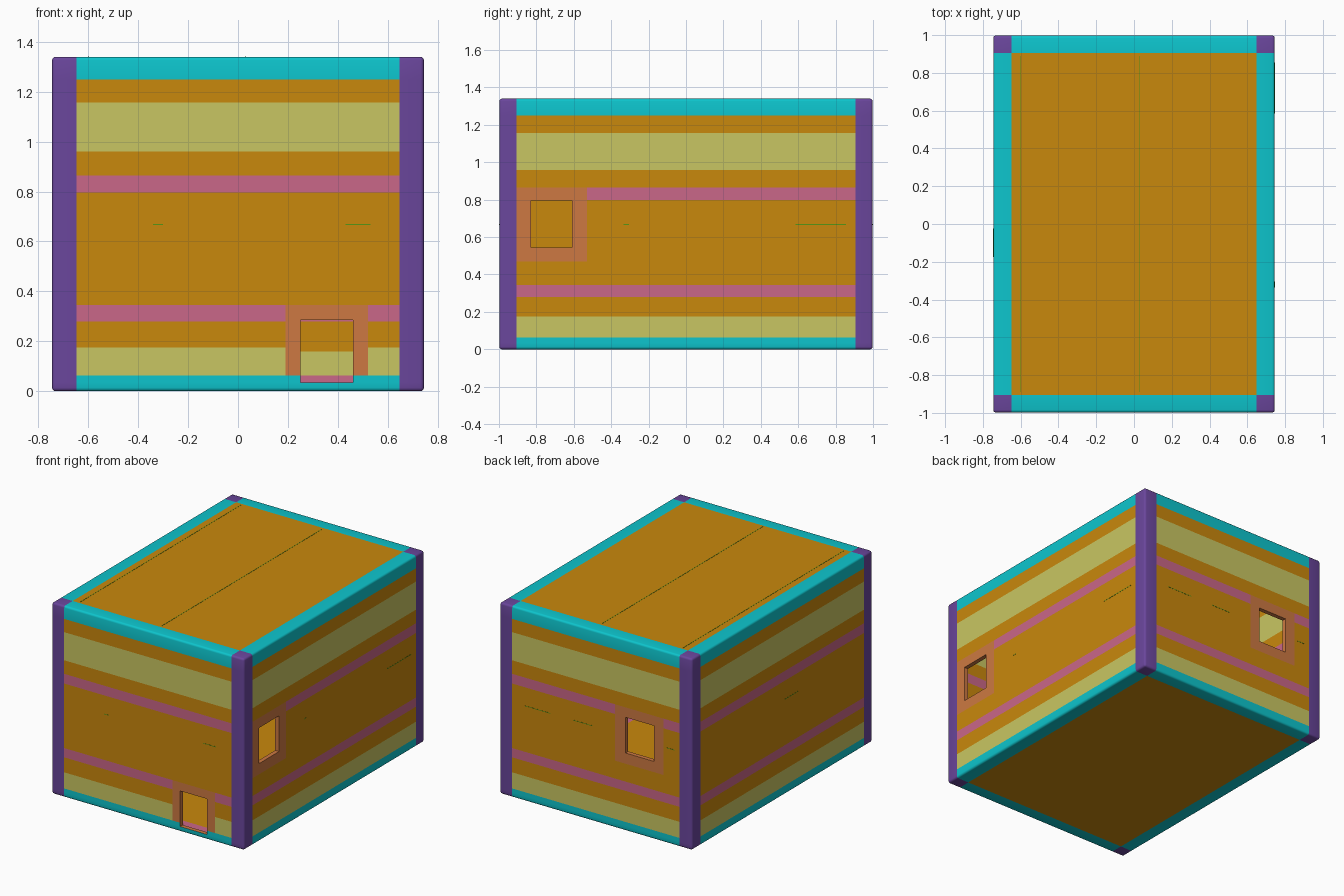
import bpy, bmesh
from mathutils import Vector, Matrix

if "Cube" in bpy.data.objects:
    bpy.data.objects.remove(bpy.data.objects["Cube"])

X, Y, H, T = 0.745, 0.998, 1.34, 0.03      # half width, half depth, height, wall thickness
PX, PY = 0.648, 0.905                      # inner edges of the corner posts


def srgb(*c):
    return tuple(((v / 255 + 0.055) / 1.055) ** 2.4 if v > 10 else v / 255 / 12.92 for v in c) + (1,)


COLOURS = {"orange": (201, 136, 12), "purple": (106, 70, 156), "cyan": (13, 197, 205),
           "yellow": (201, 198, 98), "pink": (202, 103, 136), "frame_tan": (205, 121, 66),
           "green": (85, 150, 22)}
NAMES = list(COLOURS)
MATS = []
for name, rgb in COLOURS.items():
    m = bpy.data.materials.new(name)
    m.diffuse_color = srgb(*rgb)
    m.use_nodes = True
    m.node_tree.nodes["Principled BSDF"].inputs["Base Color"].default_value = m.diffuse_color
    MATS.append(m)

# Openings: wall axis, wall side, hole (a0, a1, z0, z1), painted frame (a0, a1, z0, z1)
OPENINGS = [
    (1, -1, (0.25, 0.46, 0.035, 0.285), (0.19, 0.52, 0.062, 0.345)),
    (0, 1, (-0.83, -0.61, 0.545, 0.795), (-0.905, -0.53, 0.47, 0.865)),
    (1, 1, (-0.45, -0.23, 0.545, 0.795), (-0.525, -0.15, 0.47, 0.865)),
]


def on_rect(c, axis, side, r):
    wall = (X, Y)[axis] - T - 0.005
    return c[axis] * side > wall and r[0] < c[1 - axis] < r[1] and r[2] < c.z < r[3]


def is_inner(c):
    return abs(c.x) < X - 0.025 and abs(c.y) < Y - 0.025 and 0.025 < c.z < H - 0.025


def colour(c):
    """Pick the paint for a face from its centre."""
    inner, px, py = is_inner(c), abs(c.x) > PX, abs(c.y) > PY
    if not inner:
        if px and py:
            return "purple"
        if any(on_rect(c, a, s, fr) for a, s, _, fr in OPENINGS):
            return "frame_tan"
    if not (px or py):
        return "orange"
    if c.z < 0.062:
        return "pink" if inner else "cyan"
    if c.z > 1.25:
        return "cyan"
    if c.z < (0.16 if inner else 0.175) or 0.96 < c.z < 1.157:
        return "yellow"
    if 0.28 < c.z < 0.345 or 0.797 < c.z < 0.865:
        return "pink"
    return "orange"


def add_box(bm, x, y, z0, z1):
    mat = Matrix.Translation((0, 0, (z0 + z1) / 2)) @ Matrix.Diagonal((2 * x, 2 * y, z1 - z0, 1))
    return bmesh.ops.create_cube(bm, size=1, matrix=mat)


# Box: rounded outer shell and plain inner shell
bm = bmesh.new()
add_box(bm, X, Y, 0, H)
bmesh.ops.bevel(bm, geom=bm.edges[:], offset=0.014, segments=3, profile=0.5, affect='EDGES')
add_box(bm, X - T, Y - T, T, H - T)

# Cut lines for the bands, posts, frames and openings
cuts = [{-PX, PX}, {-PY, PY},
        {0.062, 0.16, 0.175, 0.28, 0.345, 0.797, 0.865, 0.96, 1.157, 1.25}]
for axis, side, hole, frame in OPENINGS:
    for r in (hole, frame):
        cuts[1 - axis].update(r[:2])
        cuts[2].update(r[2:])
for axis, values in enumerate(cuts):
    for v in sorted(values):
        n = Vector((0, 0, 0))
        n[axis] = 1
        bmesh.ops.bisect_plane(bm, geom=bm.verts[:] + bm.edges[:] + bm.faces[:],
                               dist=1e-5, plane_co=n * v, plane_no=n)
for f in bm.faces:
    f.material_index = NAMES.index(colour(f.calc_center_median()))

# Open the windows and line their edges through the wall
for axis, side, hole, frame in OPENINGS:
    gone = [f for f in bm.faces if on_rect(f.calc_center_median(), axis, side, hole)]
    bmesh.ops.delete(bm, geom=gone, context='FACES')
    rim = [e for e in bm.edges if e.is_boundary]
    for f in bmesh.ops.bridge_loops(bm, edges=rim)["faces"]:
        f.material_index = NAMES.index("frame_tan")
bmesh.ops.recalc_face_normals(bm, faces=bm.faces[:])

me = bpy.data.meshes.new("painted_box")
bm.to_mesh(me)
bm.free()
for m in MATS:
    me.materials.append(m)
box = bpy.data.objects.new("painted_box", me)
bpy.context.collection.objects.link(box)
bpy.context.view_layer.objects.active = box
box.select_set(True)
bpy.ops.object.shade_smooth_by_angle(angle=0.55)


# Hairline green seams, as very thin plates
def seams(name, boxes):
    sm = bmesh.new()
    for loc, size in boxes:
        bmesh.ops.create_cube(sm, size=1, matrix=Matrix.Translation(loc) @ Matrix.Diagonal((*size, 1)))
    mesh = bpy.data.meshes.new(name)
    sm.to_mesh(mesh)
    sm.free()
    mesh.materials.append(MATS[NAMES.index("green")])
    bpy.context.collection.objects.link(bpy.data.objects.new(name, mesh))


Z = 0.667
seams("front_seam", [((x, -Y, Z), (w, 0.002, 0.004)) for x, w in ((-0.32, 0.04), (0.48, 0.1))])
seams("back_seam", [((x, Y, Z), (w, 0.002, 0.004)) for x, w in ((0.45, 0.2), (0.1, 0.15), (-0.58, 0.06))])
seams("right_seam", [((X, y, Z), (0.002, w, 0.004)) for y, w in ((0.72, 0.27), (-0.32, 0.03))])
seams("left_seam", [((-X, -0.1, Z), (0.002, 0.15, 0.004))])
seams("top_seam", [((0.03, 0, H), (0.004, 1.78, 0.002)), ((-0.6, 0, H), (0.004, 1.78, 0.002))])
